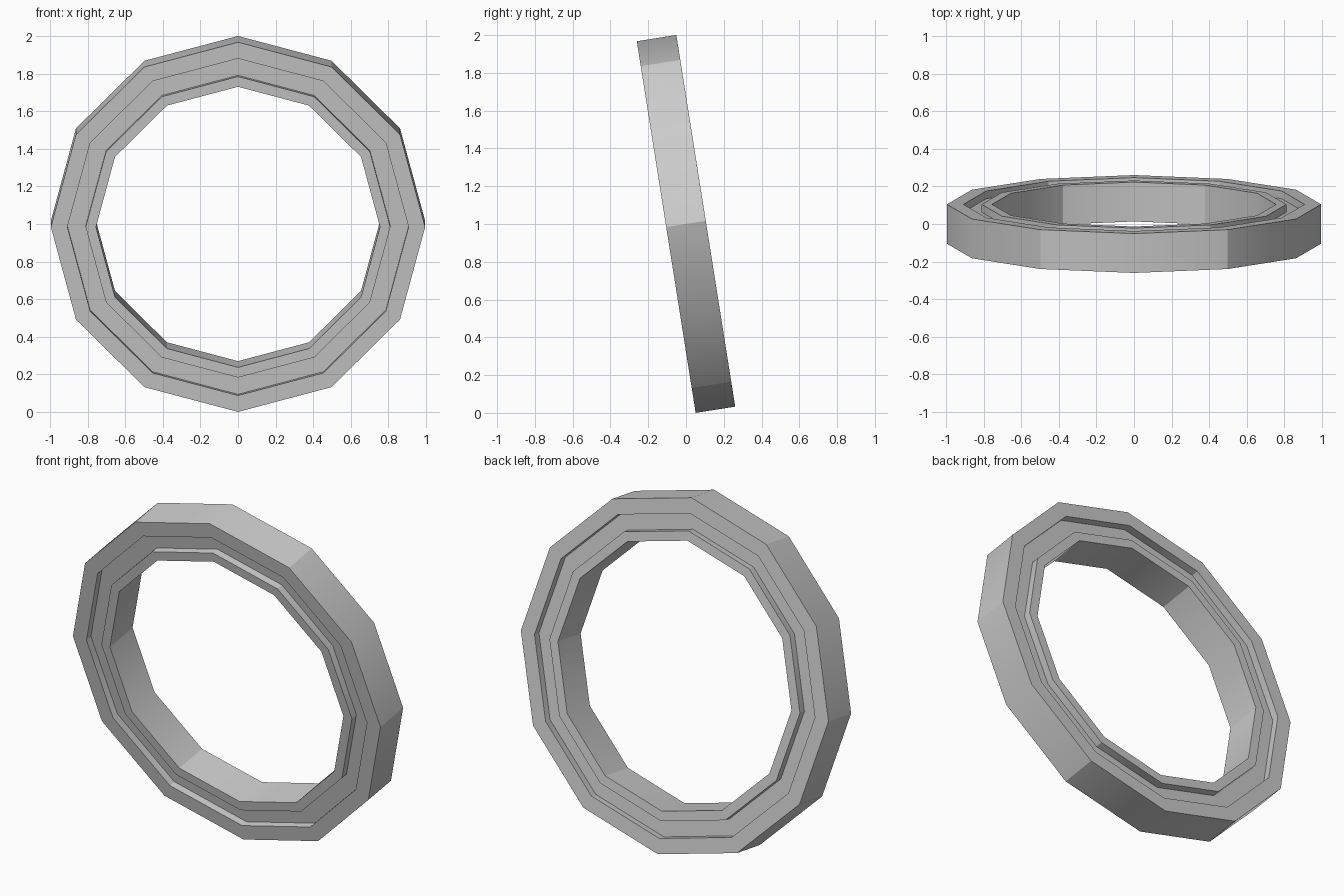
import bpy
import bmesh
from math import radians, sin, cos
from mathutils import Matrix

cube = bpy.data.objects.get("Cube")
if cube:
    bpy.data.objects.remove(cube, do_unlink=True)

SIDES = 12
OUTER, GROOVE_OUT, GROOVE_IN, INNER = 0.996, 0.908, 0.811, 0.756
HALF = 0.106          # half of the ring's width
FLOOR = HALF - 0.042  # groove floor
TILT = radians(9)

# Single grey material
grey = bpy.data.materials.new("plain_grey")
grey.use_nodes = True
colour = (0.6, 0.6, 0.6, 1)
grey.diffuse_color = colour
grey.node_tree.nodes["Principled BSDF"].inputs["Base Color"].default_value = colour

# Cross-section: one grooved side, mirrored to the other
side = [(OUTER, HALF), (GROOVE_OUT, HALF), (GROOVE_OUT, FLOOR),
        (GROOVE_IN, FLOOR), (GROOVE_IN, HALF), (INNER, HALF)]
profile = side + [(r, -y) for r, y in reversed(side)]

# Sweep the section around the axis
bm = bmesh.new()
rings = []
for i in range(SIDES):
    a = radians(360 / SIDES * i)
    rings.append([bm.verts.new((r * cos(a), y, r * sin(a))) for r, y in profile])

n = len(profile)
for i in range(SIDES):
    here, there = rings[i], rings[(i + 1) % SIDES]
    for j in range(n):
        k = (j + 1) % n
        face = bm.faces.new((here[j], here[k], there[k], there[j]))
        face.smooth = True
bmesh.ops.recalc_face_normals(bm, faces=bm.faces)

# Rims stay sharp, and so does every second edge across the band
for edge in bm.edges:
    edge.smooth = False
for ring in rings[1::2]:
    for j in range(n):
        edge = bm.edges.get((ring[j], ring[(j + 1) % n]))
        edge.smooth = True

# Lean the ring forward and stand it on the ground
bm.transform(Matrix.Rotation(TILT, 4, 'X'))
lowest = min(v.co.z for v in bm.verts)
bm.transform(Matrix.Translation((0, 0, -lowest)))

mesh = bpy.data.meshes.new("grooved_ring")
bm.to_mesh(mesh)
bm.free()
mesh.materials.append(grey)
ring_object = bpy.data.objects.new("grooved_ring", mesh)
bpy.context.collection.objects.link(ring_object)
